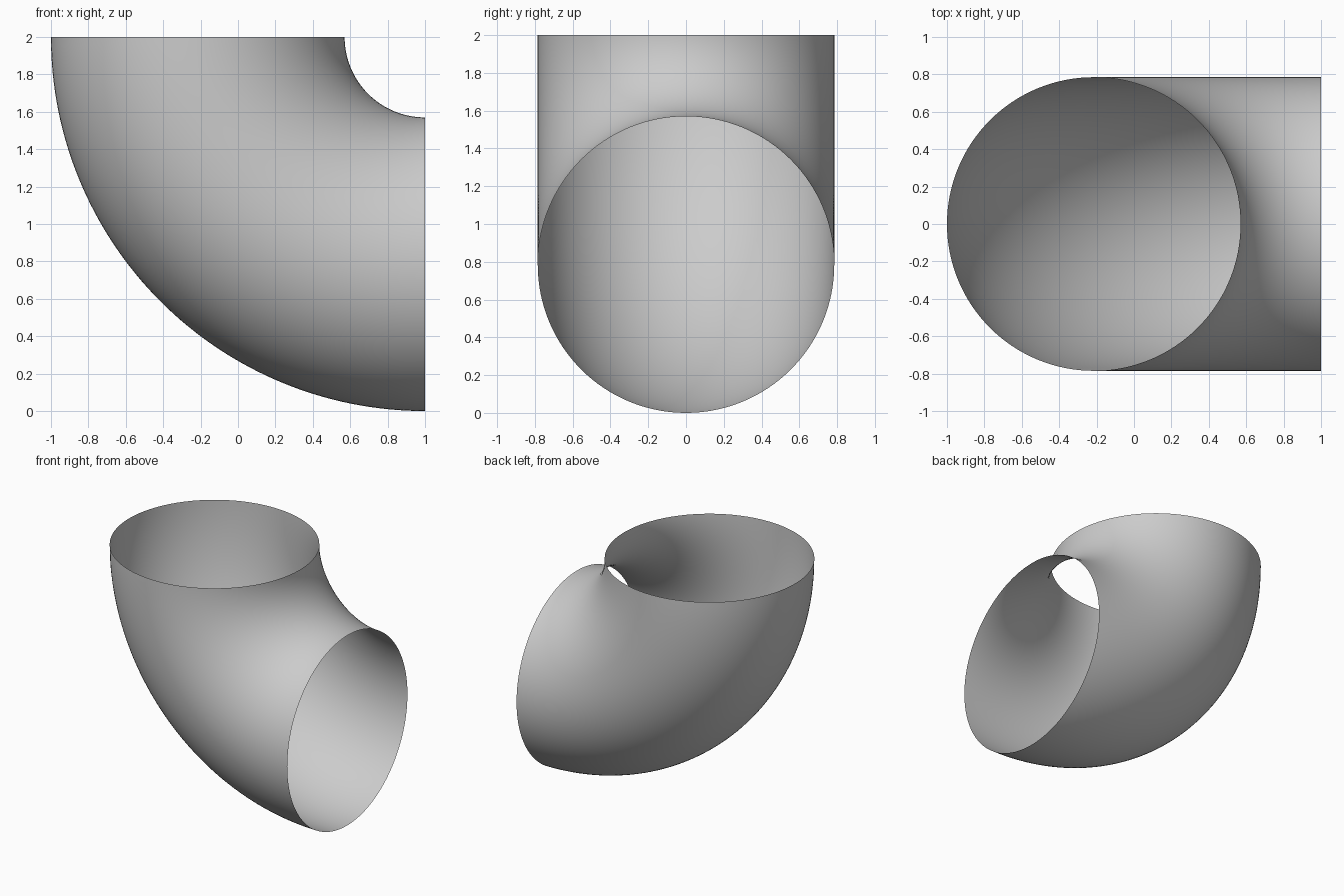
import bpy
import bmesh
from math import radians
from mathutils import Matrix

cube = bpy.data.objects.get("Cube")
if cube:
    bpy.data.objects.remove(cube, do_unlink=True)

PIPE_RADIUS = 0.785
BEND_RADIUS = 2 - PIPE_RADIUS
BEND_CENTRE = (1, 0, 2)

# Plain grey
grey = bpy.data.materials.new("grey")
grey.use_nodes = True
colour = (0.6, 0.6, 0.6, 1)
grey.diffuse_color = colour
grey.node_tree.nodes["Principled BSDF"].inputs["Base Color"].default_value = colour

# Open pipe elbow: the upper rim swept a quarter turn around the bend centre
bm = bmesh.new()
bmesh.ops.create_circle(bm, segments=128, radius=PIPE_RADIUS,
                        matrix=Matrix.Translation((1 - BEND_RADIUS, 0, 2)))
bmesh.ops.spin(bm, geom=bm.verts[:] + bm.edges[:], cent=BEND_CENTRE,
               axis=(0, -1, 0), angle=radians(90), steps=64)
bmesh.ops.recalc_face_normals(bm, faces=bm.faces[:])

# Make sure the outer side of the wall faces out
lowest = min(bm.faces, key=lambda f: f.calc_center_median().z)
if lowest.normal.z > 0:
    bmesh.ops.reverse_faces(bm, faces=bm.faces[:])

mesh = bpy.data.meshes.new("pipe_elbow")
bm.to_mesh(mesh)
bm.free()
mesh.materials.append(grey)
mesh.shade_smooth()
elbow = bpy.data.objects.new("pipe_elbow", mesh)
bpy.context.collection.objects.link(elbow)
